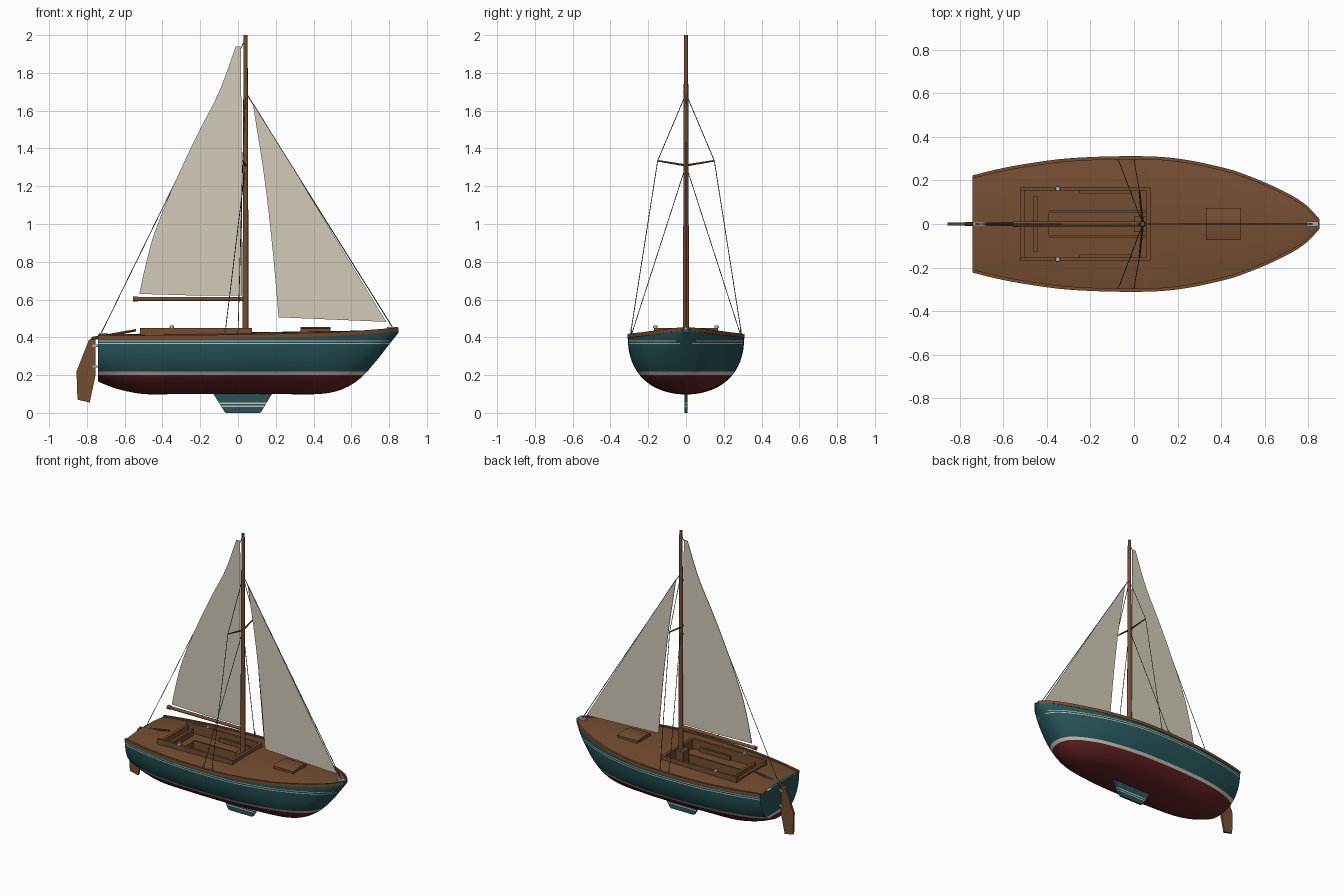
import bpy, bmesh, math
from mathutils import Vector

old = bpy.data.objects.get("Cube")
if old:
    bpy.data.objects.remove(old, do_unlink=True)


def material(name, r, g, b):
    m = bpy.data.materials.new(name)
    m.use_nodes = True
    m.diffuse_color = (r, g, b, 1)
    m.node_tree.nodes["Principled BSDF"].inputs["Base Color"].default_value = (r, g, b, 1)
    return m


TEAL = material("teal paint", 0.02, 0.09, 0.1)
RED = material("bottom red", 0.13, 0.016, 0.02)
CREAM = material("cream stripe", 0.6, 0.57, 0.48)
WOOD = material("brown wood", 0.18, 0.075, 0.032)
SAIL = material("sail cloth", 0.64, 0.6, 0.49)
WIRE = material("dark wire", 0.05, 0.05, 0.055)
STEEL = material("steel", 0.4, 0.42, 0.45)


def finish(name, bm, mats, smooth=False):
    bmesh.ops.recalc_face_normals(bm, faces=bm.faces)
    me = bpy.data.meshes.new(name)
    bm.to_mesh(me)
    bm.free()
    for m in mats:
        me.materials.append(m)
    ob = bpy.data.objects.new(name, me)
    bpy.context.collection.objects.link(ob)
    if smooth:
        bpy.ops.object.select_all(action='DESELECT')
        ob.select_set(True)
        bpy.context.view_layer.objects.active = ob
        bpy.ops.object.shade_smooth_by_angle(angle=math.radians(35))
    return ob


def cut(bm, co, no):
    bmesh.ops.bisect_plane(bm, geom=bm.verts[:] + bm.edges[:] + bm.faces[:],
                           plane_co=co, plane_no=no)


def box(name, x, y, z, mat=WOOD):
    bm = bmesh.new()
    bmesh.ops.create_cube(bm, size=1)
    for v in bm.verts:
        v.co = [lo + (c + 0.5) * (hi - lo) for c, (lo, hi) in zip(v.co, (x, y, z))]
    return finish(name, bm, [mat])


def rod(name, a, b, r1, r2=None, mat=WOOD, sides=16):
    a, b = Vector(a), Vector(b)
    bm = bmesh.new()
    bmesh.ops.create_cone(bm, cap_ends=True, segments=sides, radius1=r1,
                          radius2=r1 if r2 is None else r2, depth=(b - a).length)
    turn = (b - a).to_track_quat('Z', 'Y')
    for v in bm.verts:
        v.co = turn @ v.co + (a + b) / 2
    return finish(name, bm, [mat], True)


def plate(name, outline, thick, mats, cuts=(), paint=None):
    # flat outline in x and z, thickened along y
    bm = bmesh.new()
    f = bm.faces.new([bm.verts.new((x, -thick / 2, z)) for x, z in outline])
    new = bmesh.ops.extrude_face_region(bm, geom=[f])["geom"]
    bmesh.ops.translate(bm, vec=(0, thick, 0),
                        verts=[v for v in new if isinstance(v, bmesh.types.BMVert)])
    for z in cuts:
        cut(bm, (0, 0, z), (0, 0, 1))
    if paint:
        for f in bm.faces:
            f.material_index = paint(f.calc_center_median().z)
    return finish(name, bm, mats)


def curve_through(keys, x):
    # smooth interpolation of (x, values...) rows
    i = max(k for k in range(len(keys) - 1) if keys[k][0] <= x or k == 0)
    p = [keys[min(max(i + d, 0), len(keys) - 1)] for d in (-1, 0, 1, 2)]
    h = p[2][0] - p[1][0]
    t = (x - p[1][0]) / h
    out = []
    for c in range(1, len(keys[0])):
        m1 = (p[2][c] - p[0][c]) / (p[2][0] - p[0][0]) * h
        m2 = (p[3][c] - p[1][c]) / (p[3][0] - p[1][0]) * h
        out.append((2*t**3 - 3*t*t + 1) * p[1][c] + (t**3 - 2*t*t + t) * m1
                   + (3*t*t - 2*t**3) * p[2][c] + (t**3 - t*t) * m2)
    return out


# Hull stations: x, half beam, keel height, sheer height
STATIONS = [(-0.74, 0.22, 0.165, 0.4), (-0.64, 0.245, 0.127, 0.4), (-0.5, 0.272, 0.1, 0.4),
            (-0.3, 0.298, 0.1, 0.401), (0, 0.308, 0.1, 0.404), (0.2, 0.297, 0.1, 0.408),
            (0.43, 0.25, 0.1, 0.414), (0.55, 0.208, 0.124, 0.419), (0.65, 0.165, 0.185, 0.425),
            (0.74, 0.118, 0.285, 0.432), (0.8, 0.075, 0.362, 0.437), (0.85, 0.02, 0.425, 0.442)]
N = 48
XS = [-0.74 + 1.59 * i / N for i in range(N + 1)]
SHAPE = [(x, *curve_through(STATIONS, x)) for x in XS]


def loft(rows):
    bm = bmesh.new()
    grid = [[bm.verts.new(p) for p in row] for row in rows]
    for a, b in zip(grid, grid[1:]):
        for j in range(len(a) - 1):
            bm.faces.new((a[j], a[j + 1], b[j + 1], b[j]))
    return bm, grid


def section(x, w, keel, sheer):
    pts = []
    for j in range(33):
        t = math.pi * j / 32
        c, s = math.cos(t), max(math.sin(t), 0)
        pts.append((x, w * math.copysign(abs(c) ** 0.88, c), sheer - (sheer - keel) * s ** 0.88))
    return pts


bm, grid = loft([section(*s) for s in SHAPE])
bm.faces.new(grid[0])
bm.faces.new(grid[-1])
LEVELS = (0.2, 0.218, 0.364, 0.369, 0.378, 0.382)
for z in LEVELS:
    cut(bm, (0, 0, z), (0, 0, 1))
for f in bm.faces:
    c = f.calc_center_median()
    band = sum(c.z > z for z in LEVELS)
    if band > 1 and (c.x < -0.735 or c.x > 0.8):
        band = 2
    f.material_index = (1, 2, 0, 2, 0, 2, 0)[band]
finish("hull", bm, [TEAL, RED, CREAM], True)

# Crowned deck with an opening for the cockpit
bm, grid = loft([[(x, w * k / 8, sh + 0.022 * (w / 0.31) * (1 - (k / 8) ** 2))
                  for k in range(-8, 9)] for x, w, kz, sh in SHAPE])
for x in (-0.5, 0.055):
    cut(bm, (x, 0, 0), (1, 0, 0))
for y in (-0.155, 0.155):
    cut(bm, (0, y, 0), (0, 1, 0))
hole = [f for f in bm.faces if -0.5 < f.calc_center_median().x < 0.055
        and abs(f.calc_center_median().y) < 0.155]
bmesh.ops.delete(bm, geom=hole, context='FACES')
finish("deck", bm, [WOOD], True)

for s, side in ((1, "left"), (-1, "right")):
    # Toe rail: rectangular strip along the sheer
    bm, grid = loft([[(x, s * (w + dy), sh + dz) for dy, dz in
                      ((0.003, -0.01), (0.003, 0.011), (-0.012, 0.011), (-0.012, -0.01), (0.003, -0.01))]
                     for x, w, kz, sh in SHAPE])
    bmesh.ops.remove_doubles(bm, verts=bm.verts, dist=0.0001)
    finish(side + "_toe_rail", bm, [WOOD], True)

    # Cockpit sides
    def span(a, b):
        return sorted((s * a, s * b))
    box(side + "_coaming", (-0.52, 0.075), span(0.153, 0.17), (0.28, 0.45))
    box(side + "_bench", (-0.39, 0.055), span(0.058, 0.153), (0.28, 0.38))
    box(side + "_bench_edge", (-0.39, 0.055), span(0.052, 0.062), (0.28, 0.388))
    box(side + "_bench_back", (-0.25, -0.01), span(0.14, 0.153), (0.38, 0.41))
    rod(side + "_winch", (-0.35, s * 0.162, 0.45), (-0.35, s * 0.162, 0.463), 0.012, 0.01, STEEL)

    # Rigging on each side
    tip = (0.025, s * 0.15, 1.335)
    rod(side + "_spreader", (0.04, 0, 1.31), tip, 0.006, 0.004, WOOD, 8)
    rod(side + "_upper_stay_top", (0.04, 0, 1.69), tip, 0.002, None, WIRE, 6)
    rod(side + "_upper_stay", tip, (0, s * 0.295, 0.41), 0.002, None, WIRE, 6)
    rod(side + "_lower_stay", (0.04, 0, 1.31), (-0.07, s * 0.29, 0.41), 0.002, None, WIRE, 6)
    for x in (0, -0.07):
        rod(side + "_turnbuckle", (x, s * 0.293, 0.4), (x + 0.003, s * 0.289, 0.445), 0.004, None, STEEL, 8)

# Cockpit ends, floor and traveller
box("front_coaming", (0.055, 0.075), (-0.17, 0.17), (0.28, 0.45))
box("aft_coaming", (-0.52, -0.5), (-0.155, 0.155), (0.28, 0.43))
box("cockpit_floor", (-0.5, 0.055), (-0.155, 0.155), (0.27, 0.3))
box("aft_bench", (-0.5, -0.39), (-0.155, 0.155), (0.28, 0.38))
box("traveller_bar", (-0.46, -0.44), (-0.127, 0.127), (0.38, 0.425))
box("mast_step", (0.0, 0.075), (-0.035, 0.035), (0.29, 0.44))

# Fore hatch with a domed lid
bm, grid = loft([[(0.33 + 0.16 * i / 8, -0.073 + 0.146 * j / 8,
                   0.446 + 0.008 * (1 - (j / 4 - 1) ** 2)) for j in range(9)] for i in range(9)])
new = bmesh.ops.extrude_face_region(bm, geom=bm.faces[:])["geom"]
for v in new:
    if isinstance(v, bmesh.types.BMVert):
        v.co.z = 0.405
finish("fore_hatch", bm, [WOOD], True)

# Keel fin with two thin stripes
BANDS = (0.032, 0.038, 0.047, 0.054)
plate("keel", [(-0.15, 0.13), (-0.13, 0.1), (-0.07, 0.004), (-0.065, 0), (0.115, 0), (0.122, 0.004),
               (0.18, 0.1), (0.2, 0.13)], 0.016, [TEAL, CREAM], BANDS,
      lambda z: sum(z > b for b in BANDS) % 2)

# Rudder, its hinges and the tiller
plate("rudder", [(-0.768, 0.4), (-0.755, 0.395), (-0.754, 0.2), (-0.785, 0.055), (-0.85, 0.07),
                 (-0.855, 0.22), (-0.79, 0.385)], 0.014, [WOOD])
for z in (0.24, 0.35):
    box("rudder_hinge", (-0.77, -0.735), (-0.009, 0.009), (z, z + 0.012), STEEL)
rod("tiller", (-0.775, 0, 0.393), (-0.54, 0, 0.438), 0.009, 0.006, WOOD, 10)

# Spars
rod("mast", (0.04, 0, 0.3), (0.04, 0, 2), 0.017, 0.011)
rod("boom", (-0.55, 0, 0.603), (0.03, 0, 0.603), 0.011)
rod("boom_end", (-0.555, 0, 0.603), (-0.53, 0, 0.603), 0.014)

# Sails with curved trailing edges
LEECH = [(0.63, -0.522), (0.8, -0.485), (0.96, -0.44), (1.24, -0.325), (1.48, -0.212),
         (1.7, -0.1), (1.94, -0.012)]
main = [(curve_through(LEECH, 0.63 + 1.31 * i / 24)[0], 0.63 + 1.31 * i / 24) for i in range(25)]
plate("mainsail", main + [(0.016, 1.94), (0.022, 0.622), (-0.25, 0.622)], 0.004, [SAIL])
TRAIL = [(0.506, 0.215), (0.866, 0.183), (1.24, 0.14), (1.64, 0.078)]
jib = [(curve_through(TRAIL, 0.506 + 1.134 * i / 20)[0], 0.506 + 1.134 * i / 20) for i in range(21)]
plate("jib", jib + [(0.085, 1.635), (0.785, 0.482)], 0.004, [SAIL])

# Centreline stays and their deck fittings
rod("forestay", (0.045, 0, 1.69), (0.82, 0, 0.45), 0.0025, None, WIRE, 6)
rod("backstay", (0.035, 0, 1.97), (-0.73, 0, 0.41), 0.002, None, WIRE, 6)
box("bow_fitting", (0.79, 0.845), (-0.012, 0.012), (0.435, 0.456), STEEL)
box("stern_fitting", (-0.735, -0.69), (-0.008, 0.008), (0.405, 0.422), STEEL)
